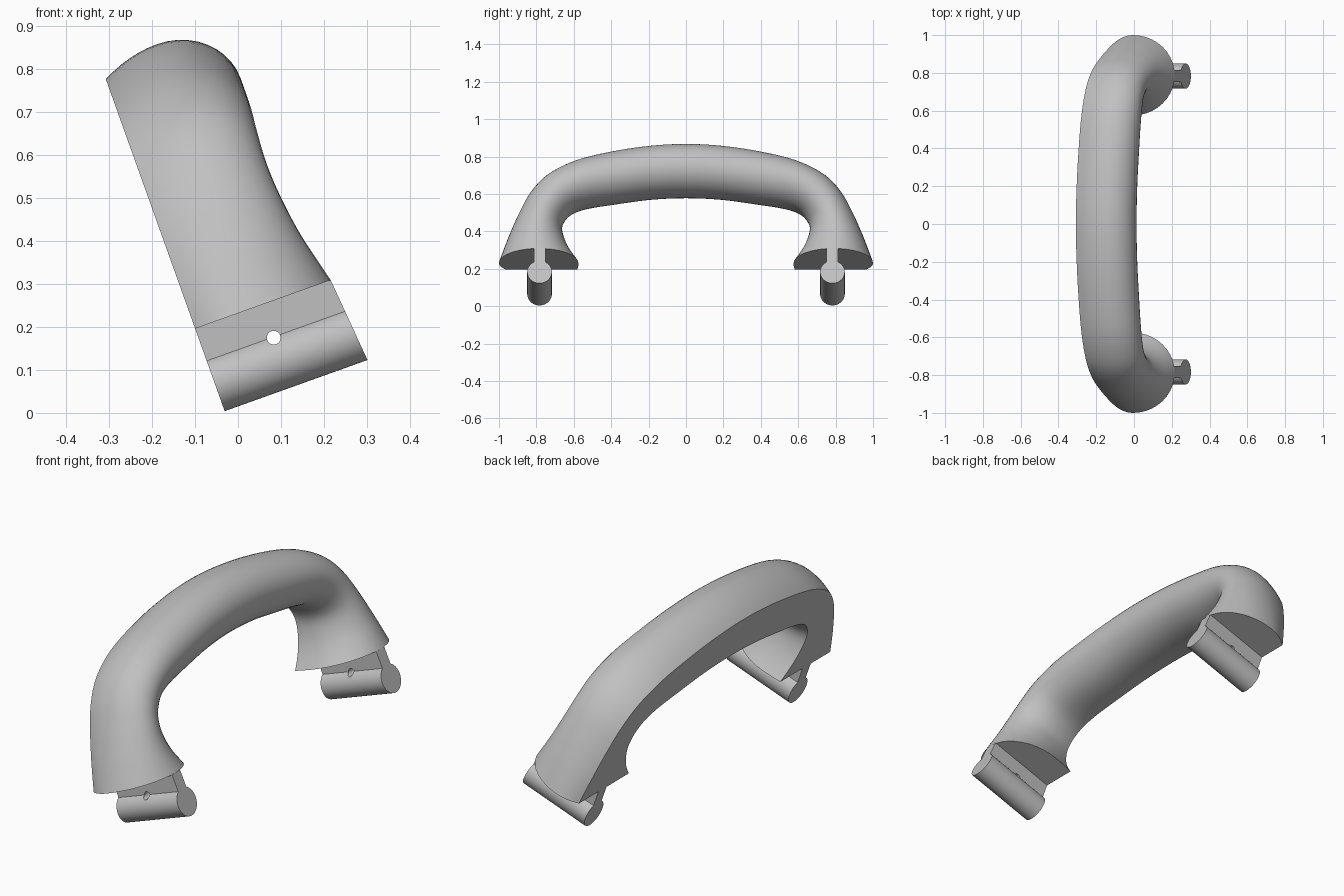
import bpy, bmesh, math
from mathutils import Vector

cube = bpy.data.objects.get("Cube")
if cube:
    bpy.data.objects.remove(cube, do_unlink=True)

grey = bpy.data.materials.new("light_grey")
grey.use_nodes = True
grey.diffuse_color = (0.53, 0.53, 0.53, 1)
grey.node_tree.nodes["Principled BSDF"].inputs["Base Color"].default_value = grey.diffuse_color

TILT = math.radians(19.7)
FOOT = 0.204      # height of the foot plane along the tilted axis
CENTRE = 0.783    # distance of each mounting pin from the middle


def place(u, y, v):
    """u = depth from the flat back, v = height, both tilted about y."""
    return Vector((-0.031 + u * math.cos(TILT) - v * math.sin(TILT), y,
                   0.004 + u * math.sin(TILT) + v * math.cos(TILT)))


def loft(name, rings):
    bm = bmesh.new()
    rows = [[bm.verts.new(p) for p in ring] for ring in rings]
    for a, b in zip(rows, rows[1:]):
        for i in range(len(a)):
            j = (i + 1) % len(a)
            bm.faces.new((a[i], a[j], b[j], b[i]))
    bm.faces.new(rows[0])
    bm.faces.new(rows[-1])
    bmesh.ops.recalc_face_normals(bm, faces=bm.faces)
    mesh = bpy.data.meshes.new(name)
    bm.to_mesh(mesh)
    bm.free()
    mesh.materials.append(grey)
    obj = bpy.data.objects.new(name, mesh)
    bpy.context.collection.objects.link(obj)
    return obj


def activate(obj):
    bpy.ops.object.select_all(action='DESELECT')
    obj.select_set(True)
    bpy.context.view_layer.objects.active = obj


def smooth(obj):
    activate(obj)
    bpy.ops.object.shade_smooth_by_angle(angle=math.radians(35))


# Stations: outer y, outer v, inner y, inner v, depth, foot blend
half = [
    (0.00, 0.857, 0.00, 0.576, 0.296, 0),
    (0.20, 0.845, 0.19, 0.567, 0.296, 0),
    (0.40, 0.813, 0.38, 0.540, 0.296, 0),
    (0.59, 0.763, 0.53, 0.515, 0.295, 0),
    (0.74, 0.685, 0.61, 0.485, 0.290, 0.1),
    (0.83, 0.590, 0.652, 0.435, 0.286, 0.25),
    (0.89, 0.480, 0.662, 0.385, 0.290, 0.45),
    (0.94, 0.365, 0.645, 0.32, 0.302, 0.65),
    (0.972, 0.282, 0.615, 0.26, 0.318, 0.85),
    (1.00, FOOT, 0.575, FOOT, 0.335, 1),
]
mirrored = [(-a, b, -c, d, e, f) for a, b, c, d, e, f in half[:0:-1]]
stations = mirrored + half


def spline(rows, steps):
    out = []
    for i in range(len(rows) - 1):
        p0, p3 = rows[max(i - 1, 0)], rows[min(i + 2, len(rows) - 1)]
        for k in range(steps):
            t = k / steps
            out.append([0.5 * (2 * b + (c - a) * t + (2 * a - 5 * b + 4 * c - d) * t * t
                               + (3 * b - a - 3 * c + d) * t ** 3)
                        for a, b, c, d in zip(p0, rows[i], rows[i + 1], p3)])
    return out + [list(rows[-1])]


def section(row):
    """D-shaped ring: flat back, bulging flanks, rounded front."""
    oy, ov, iy, iv, depth, foot = row
    outer, inner = Vector((oy, ov)), Vector((iy, iv))
    mid, arm = (outer + inner) / 2, (outer - inner) / 2
    belly = 0.14 - 0.04 * foot

    def flank(ratio):
        return [(1 - (1 - ratio) * (1 - k / 6) ** 2, belly * k / 6) for k in range(6)]

    front = [(math.cos(a), belly + (depth - belly) * math.sin(a))
             for a in (math.pi * k / 20 for k in range(21))]
    pts = flank(0.74 + 0.09 * foot) + front
    pts += [(-s, u) for s, u in reversed(flank(0.74 + 0.23 * foot))]
    return [place(u, *(mid + arm * s)) for s, u in pts]


# Arched grip with both flared legs
smooth(loft("grip", [section(r) for r in spline(stations, 4)]))


# Keyhole-shaped mounting pin: round bar, thin neck and a cross hole
def pin(name, cy):
    r, neck = 0.066, 0.031
    gap = math.asin(neck / r)
    start = math.pi / 2 + gap
    sweep = 2 * math.pi - 2 * gap
    outline = [(r * math.cos(start + sweep * k / 40), r + r * math.sin(start + sweep * k / 40))
               for k in range(41)]
    outline += [(neck, FOOT), (-neck, FOOT)]
    obj = loft(name, [[place(0, cy + y, v) for y, v in outline],
                      [place(0.353 - 0.088 * v, cy + y, v) for y, v in outline]])
    hole = [(0.165 + 0.016 * math.cos(math.tau * k / 24), 0.1225 + 0.016 * math.sin(math.tau * k / 24))
            for k in range(24)]
    cutter = loft("hole_cutter", [[place(u, cy + side, v) for u, v in hole] for side in (-0.1, 0.1)])
    cutter.hide_render = True
    cut = obj.modifiers.new("cross_hole", 'BOOLEAN')
    cut.operation, cut.solver, cut.object = 'DIFFERENCE', 'EXACT', cutter
    activate(obj)
    bpy.ops.object.modifier_apply(modifier=cut.name)
    bpy.data.objects.remove(cutter, do_unlink=True)
    smooth(obj)


pin("front_mounting_pin", -CENTRE)
pin("back_mounting_pin", CENTRE)
